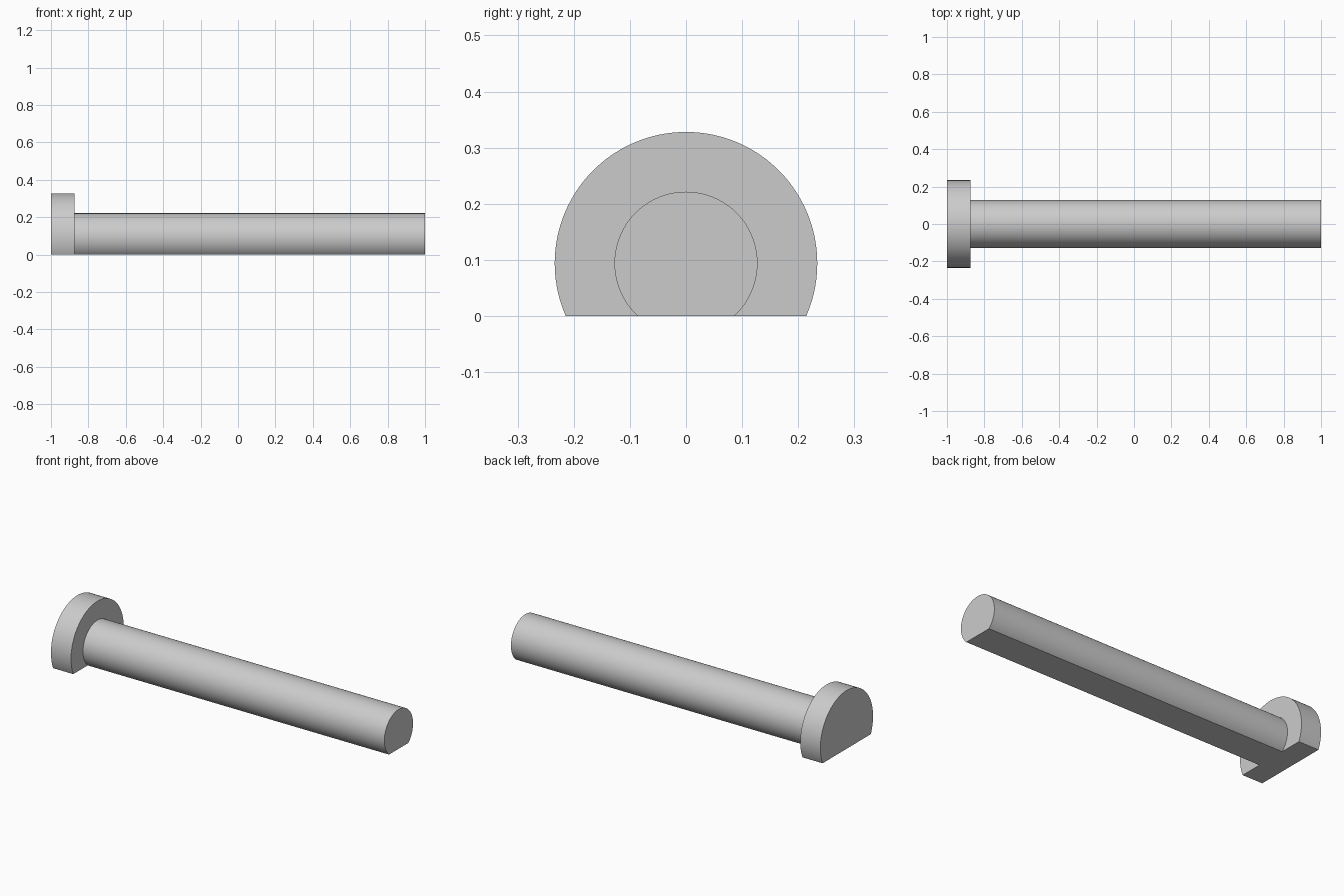
import bpy
import bmesh
import math

cube = bpy.data.objects.get("Cube")
if cube:
    bpy.data.objects.remove(cube, do_unlink=True)

AXIS_Z = 0.094      # height of the pin axis above the flat underside
SEGMENTS = 96

grey = bpy.data.materials.new("plain grey")
grey.use_nodes = True
colour = (0.6, 0.6, 0.6, 1)
grey.diffuse_color = colour
grey.node_tree.nodes["Principled BSDF"].inputs["Base Color"].default_value = colour


def flat_cylinder(name, radius, x_start, x_end, cap_start=True):
    """Cylinder along x with its underside cut flat at z = 0."""
    bm = bmesh.new()
    # Arc from one edge of the flat, over the top, to the other
    low = -math.asin(AXIS_Z / radius)
    sweep = math.pi - 2 * low
    ring = []
    for i in range(SEGMENTS + 1):
        a = low + sweep * i / SEGMENTS
        ring.append(bm.verts.new((x_start, radius * math.cos(a),
                                  AXIS_Z + radius * math.sin(a))))
    profile = bm.faces.new(ring)
    result = bmesh.ops.extrude_face_region(bm, geom=[profile], use_keep_orig=True)
    moved = [v for v in result["geom"] if isinstance(v, bmesh.types.BMVert)]
    bmesh.ops.translate(bm, verts=moved, vec=(x_end - x_start, 0, 0))
    bmesh.ops.recalc_face_normals(bm, faces=bm.faces)
    if not cap_start:
        bmesh.ops.delete(bm, geom=[profile], context="FACES_ONLY")

    mesh = bpy.data.meshes.new(name)
    bm.to_mesh(mesh)
    bm.free()
    mesh.materials.append(grey)
    obj = bpy.data.objects.new(name, mesh)
    bpy.context.collection.objects.link(obj)

    # Smooth round wall, crisp rims and flat
    bpy.ops.object.select_all(action="DESELECT")
    obj.select_set(True)
    bpy.context.view_layer.objects.active = obj
    bpy.ops.object.shade_smooth_by_angle(angle=math.radians(30))
    return obj


# Wide head at the right end, slim shaft running to the left end
flat_cylinder("pin_head", 0.234, -1, -0.875)
flat_cylinder("pin_shaft", 0.1275, -0.875, 1, cap_start=False)
